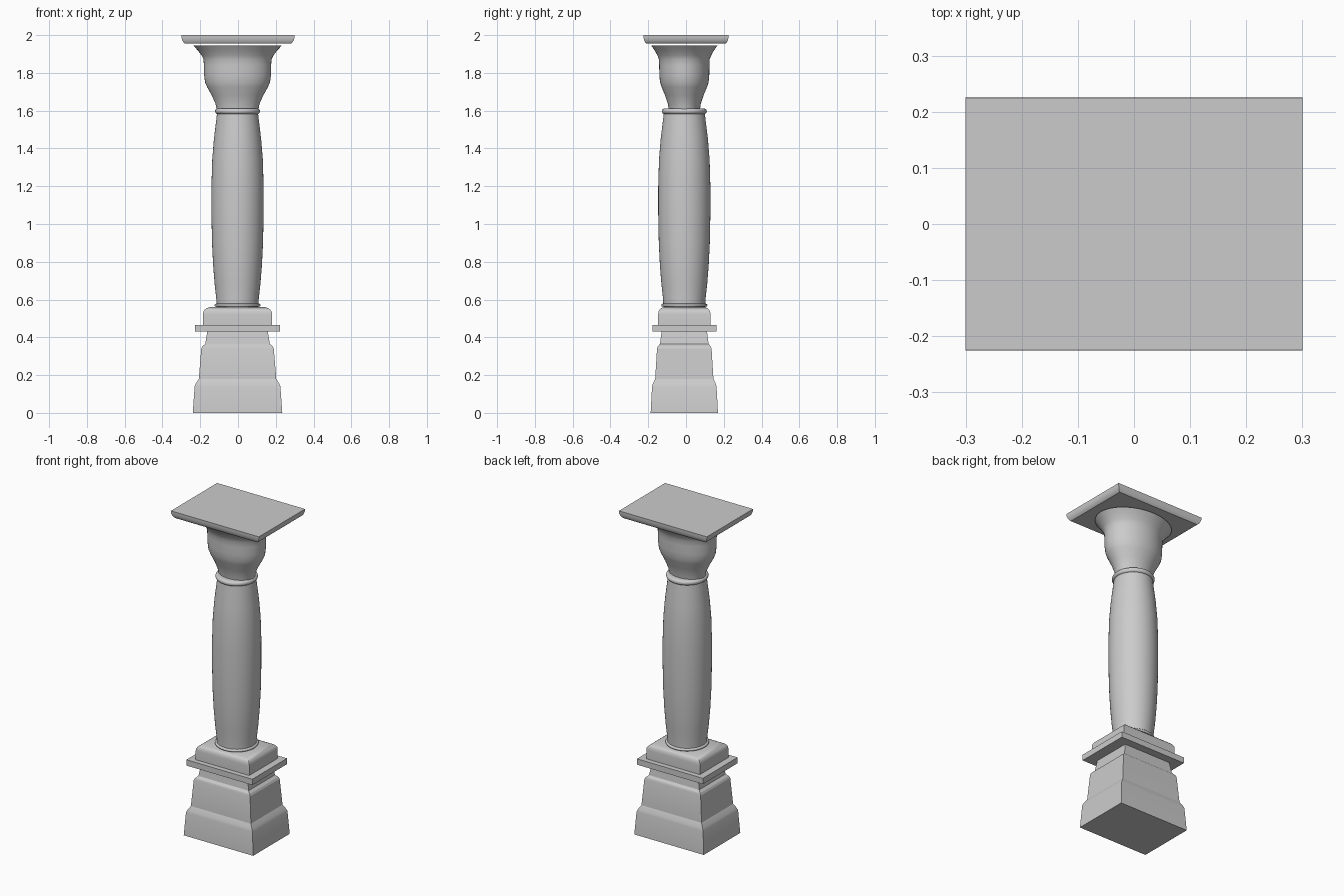
import bpy, bmesh
from math import cos, sin, pi, radians

if "Cube" in bpy.data.objects:
    bpy.data.objects.remove(bpy.data.objects["Cube"])

CX, CY = -0.0025, -0.009   # small offset of the column under the top slab


def loft(name, profile, ratio, sides=48, square=False, cx=CX, cy=CY, angle=35):
    """Stack rings given as (half width, z); rectangular or round/oval."""
    bm = bmesh.new()
    if square:
        shape = [(-1, -1), (1, -1), (1, 1), (-1, 1)]
    else:
        shape = [(cos(2 * pi * i / sides), sin(2 * pi * i / sides)) for i in range(sides)]
    rings = [[bm.verts.new((cx + r * x, cy + r * y * ratio, z)) for x, y in shape]
             for r, z in profile]
    n = len(shape)
    for a, b in zip(rings, rings[1:]):
        for i in range(n):
            j = (i + 1) % n
            bm.faces.new((a[i], a[j], b[j], b[i]))
    bm.faces.new(rings[0][::-1])
    bm.faces.new(rings[-1])
    me = bpy.data.meshes.new(name)
    bm.to_mesh(me)
    bm.free()
    ob = bpy.data.objects.new(name, me)
    bpy.context.collection.objects.link(ob)
    bpy.ops.object.select_all(action='DESELECT')
    ob.select_set(True)
    bpy.context.view_layer.objects.active = ob
    bpy.ops.object.shade_smooth_by_angle(angle=radians(angle))
    return ob


# Stepped, tapering pedestal
loft("pedestal", [(0.237, 0), (0.227, 0.14), (0.221, 0.155), (0.205, 0.18),
                  (0.192, 0.34), (0.186, 0.352), (0.171, 0.365), (0.16, 0.43)],
     0.752, square=True, angle=20)

# Thin ledge and the rounded plinth above it
loft("ledge", [(0.225, 0.43), (0.225, 0.466)], 0.752, square=True)
loft("plinth", [(0.183, 0.466), (0.183, 0.522), (0.181, 0.535), (0.174, 0.546),
                (0.163, 0.554), (0.145, 0.56)], 0.757, square=True)

# Round shaft with a bulging middle
loft("shaft", [(0.111, 0.56), (0.112, 0.6), (0.121, 0.68), (0.129, 0.78), (0.135, 0.9),
               (0.138, 1.05), (0.138, 1.2), (0.134, 1.34), (0.125, 1.45),
               (0.114, 1.54), (0.107, 1.60)], 1.0)


# Half-round collars at both ends of the shaft
def collar(name, radius, z, thick):
    prof = [(radius - thick * (1 - cos(a)), z + thick * sin(a))
            for a in [(-90 + 22.5 * i) * pi / 180 for i in range(9)]]
    return loft(name, prof, 1.0)


collar("lower_collar", 0.122, 0.570, 0.008)
collar("upper_collar", 0.119, 1.597, 0.015)

# Oval capital flaring under the slab
loft("capital", [(0.11, 1.60), (0.116, 1.635), (0.136, 1.68), (0.161, 1.725),
                 (0.172, 1.75), (0.177, 1.79), (0.178, 1.84), (0.180, 1.872),
                 (0.190, 1.892), (0.211, 1.92), (0.235, 1.945)], 0.747)

# Top slab with a rounded underside edge
edge = [(0, 0), (0.008, 0.006), (0.015, 0.017), (0.019, 0.030), (0.02, 0.045)]
slab = loft("top_slab", [(0.28 + d, 1.955 + h) for d, h in edge], 0.75,
            square=True, cx=0, cy=0)
